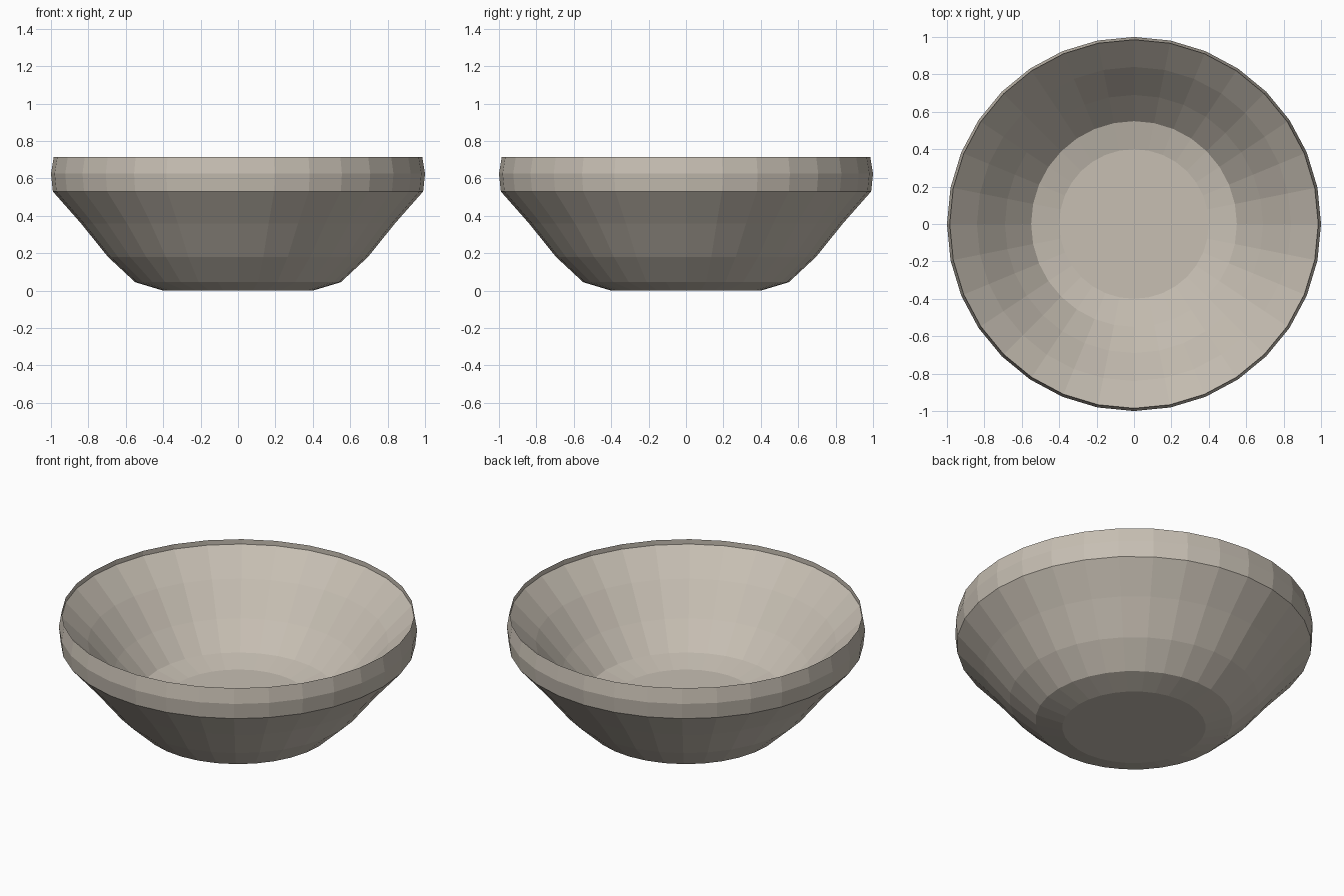
import bpy, bmesh, math

if "Cube" in bpy.data.objects:
    bpy.data.objects.remove(bpy.data.objects["Cube"])

SIDES = 32

# One plain stone colour
stone = bpy.data.materials.new("warm_grey_stone")
stone.diffuse_color = (0.57, 0.52, 0.45, 1.0)
stone.use_nodes = True
stone.node_tree.nodes["Principled BSDF"].inputs["Base Color"].default_value = stone.diffuse_color

# Closed profile (radius, height): underside, outer lip, then down the inside
profile = [
    (0.40, 0.00), (0.55, 0.045), (0.695, 0.18), (0.84, 0.36), (0.99, 0.53),
    (1.00, 0.625), (0.985, 0.715),
    (0.985, 0.685), (0.84, 0.54), (0.69, 0.365), (0.55, 0.22), (0.40, 0.185),
]

bm = bmesh.new()
rings = []
for r, z in profile:
    rings.append([bm.verts.new((r * math.cos(2 * math.pi * i / SIDES),
                                r * math.sin(2 * math.pi * i / SIDES), z))
                  for i in range(SIDES)])

# Walls between neighbouring rings
for a, b in zip(rings, rings[1:]):
    for i in range(SIDES):
        j = (i + 1) % SIDES
        bm.faces.new((a[i], a[j], b[j], b[i]))

# Flat underside and inner floor
bm.faces.new(list(reversed(rings[0])))
bm.faces.new(rings[-1])
bmesh.ops.recalc_face_normals(bm, faces=bm.faces[:])

mesh = bpy.data.meshes.new("bowl")
bm.to_mesh(mesh)
bm.free()
mesh.materials.append(stone)
bowl = bpy.data.objects.new("bowl", mesh)
bpy.context.collection.objects.link(bowl)
